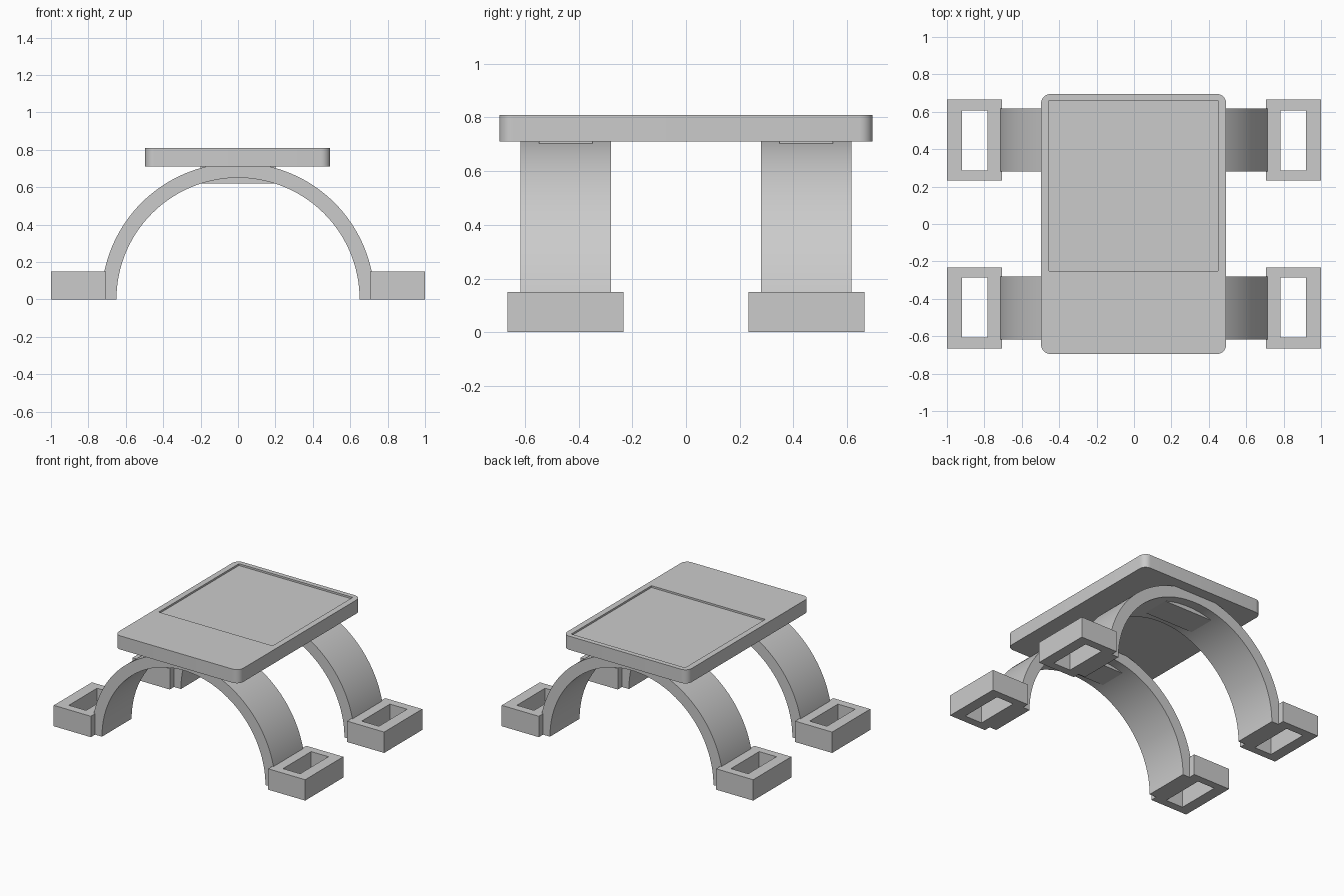
import bpy, bmesh
from math import cos, sin, pi, radians
from mathutils import Vector

cube = bpy.data.objects.get("Cube")
if cube:
    bpy.data.objects.remove(cube, do_unlink=True)

grey = bpy.data.materials.new("plain grey")
grey.use_nodes = True
grey.diffuse_color = (0.6, 0.6, 0.6, 1)
grey.node_tree.nodes["Principled BSDF"].inputs["Base Color"].default_value = (0.6, 0.6, 0.6, 1)


def finish(name, bm):
    bmesh.ops.recalc_face_normals(bm, faces=bm.faces[:])
    mesh = bpy.data.meshes.new(name)
    bm.to_mesh(mesh)
    bm.free()
    mesh.materials.append(grey)
    obj = bpy.data.objects.new(name, mesh)
    bpy.context.collection.objects.link(obj)
    return obj


def box(name, lo, hi, corner=0):
    """Box between two corners, with optional rounded upright edges."""
    lo, hi = Vector(lo), Vector(hi)
    bm = bmesh.new()
    bmesh.ops.create_cube(bm, size=1)
    for v in bm.verts:
        v.co = (lo + hi) / 2 + v.co * (hi - lo)
    if corner:
        upright = [e for e in bm.edges
                   if abs(e.verts[0].co.z - e.verts[1].co.z) > 0.01]
        bmesh.ops.bevel(bm, geom=upright, offset=corner, segments=8,
                        profile=0.5, affect='EDGES')
    return finish(name, bm)


def cut(obj, cutter):
    cutter.hide_render = True
    cutter.hide_set(True)
    cutter.display_type = 'WIRE'
    mod = obj.modifiers.new("cut", 'BOOLEAN')
    mod.operation = 'DIFFERENCE'
    mod.solver = 'EXACT'
    mod.object = cutter
    bpy.context.view_layer.objects.active = obj
    bpy.ops.object.modifier_apply(modifier=mod.name)
    bpy.data.objects.remove(cutter, do_unlink=True)


def smooth(obj):
    bpy.ops.object.select_all(action='DESELECT')
    obj.select_set(True)
    bpy.context.view_layer.objects.active = obj
    bpy.ops.object.shade_smooth_by_angle(angle=radians(30))


def arch(name, outer, inner, y0, y1, steps=72):
    """Half ring standing on the ground, swept along y."""
    bm = bmesh.new()
    rings = []
    for i in range(steps + 1):
        a = pi * i / steps
        rings.append([bm.verts.new((r * cos(a), y, r * sin(a)))
                      for r, y in ((outer, y0), (outer, y1), (inner, y1), (inner, y0))])
    for a, b in zip(rings, rings[1:]):
        for k in range(4):
            bm.faces.new((a[k], a[(k + 1) % 4], b[(k + 1) % 4], b[k]))
    bm.faces.new(rings[0])
    bm.faces.new(rings[-1])
    return finish(name, bm)


# Table top with a shallow recessed panel
top = box("top_plate", (-0.497, -0.695, 0.71), (0.493, 0.695, 0.808), corner=0.05)
cut(top, box("panel_cutter", (-0.455, -0.25, 0.795), (0.45, 0.66, 0.9)))
smooth(top)

for end, s in (("front", -1), ("back", 1)):
    # Arched legs with a flat pad under each crown
    smooth(arch(end + "_arch", 0.73, 0.65, s * 0.28, s * 0.617))
    box(end + "_crown_pad", (-0.2, s * 0.448 - 0.1, 0.62), (0.2, s * 0.448 + 0.1, 0.72))

    # Hollow rectangular feet
    for side, t in (("right", -1), ("left", 1)):
        xs, ys = sorted((t * 0.705, t)), sorted((s * 0.232, s * 0.665))
        foot = box(f"{end}_{side}_foot", (xs[0], ys[0], 0), (xs[1], ys[1], 0.15))
        hx, hy = sorted((t * 0.783, t * 0.92)), sorted((s * 0.287, s * 0.607))
        cut(foot, box("foot_cutter", (hx[0], hy[0], -0.1), (hx[1], hy[1], 0.3)))
